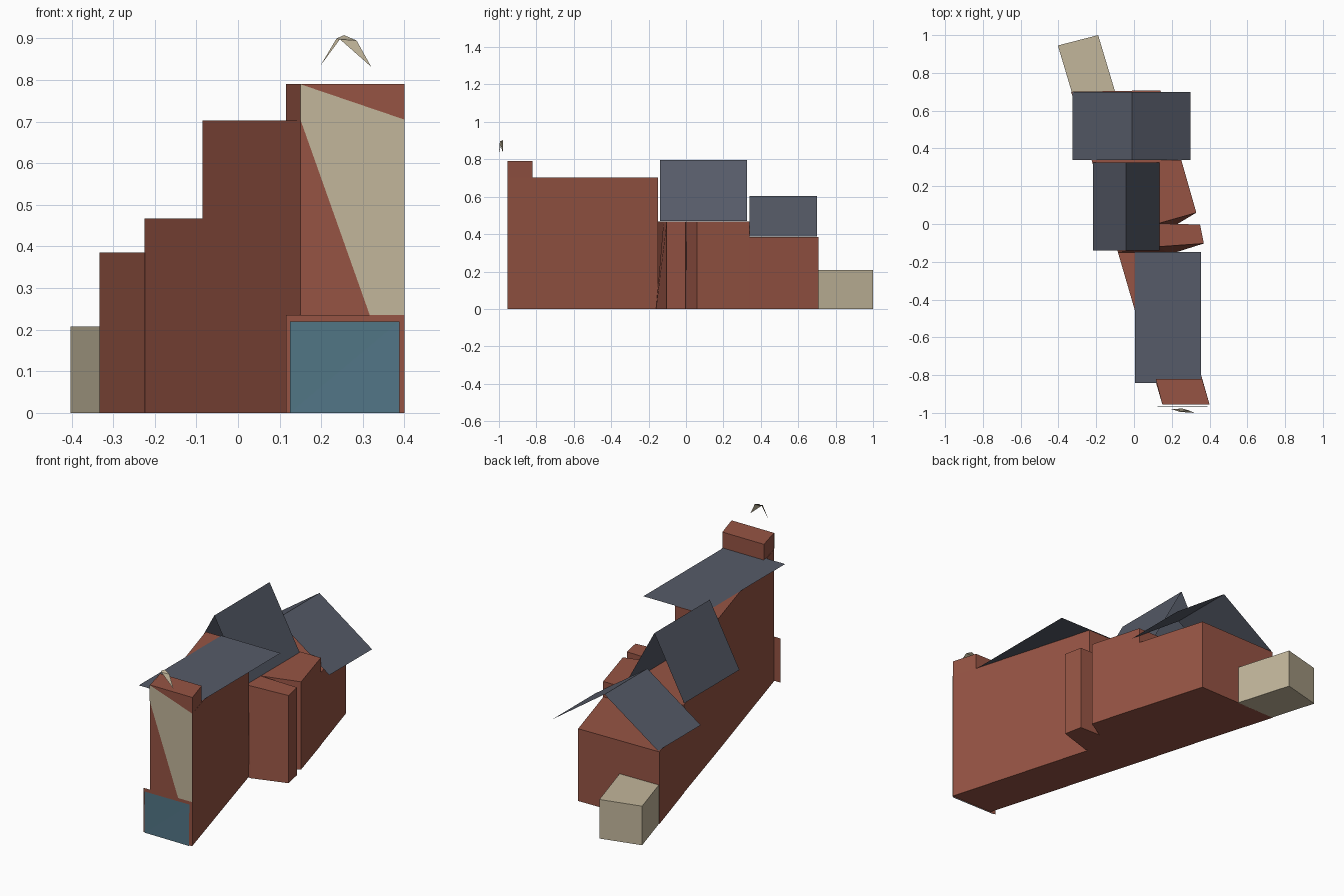
import bpy, bmesh

if "Cube" in bpy.data.objects:
    bpy.data.objects.remove(bpy.data.objects["Cube"])


def srgb(hexcode):
    vals = [int(hexcode[i:i + 2], 16) / 255 for i in (0, 2, 4)]
    return [v / 12.92 if v <= 0.04045 else ((v + 0.055) / 1.055) ** 2.4 for v in vals] + [1]


def material(name, hexcode):
    m = bpy.data.materials.new(name)
    m.diffuse_color = srgb(hexcode)
    m.use_nodes = True
    m.node_tree.nodes["Principled BSDF"].inputs["Base Color"].default_value = m.diffuse_color
    return m


BRICK = material("brick red", "965444")
STONE = material("pale stone", "C2B69B")
SLATE = material("slate grey", "565B68")
GLASS = material("window teal", "527686")


def make(name, verts, faces, mat, fix=False):
    me = bpy.data.meshes.new(name)
    me.from_pydata(verts, [], faces)
    if fix:
        bm = bmesh.new()
        bm.from_mesh(me)
        bmesh.ops.recalc_face_normals(bm, faces=bm.faces)
        bm.to_mesh(me)
        bm.free()
    me.materials.append(mat)
    ob = bpy.data.objects.new(name, me)
    bpy.context.collection.objects.link(ob)
    return ob


def block(name, foot, z0, z1, mat, top=None):
    """Closed block from a footprint and an optional different top outline."""
    n = len(foot)
    verts = [(x, y, z0) for x, y in foot] + [(x, y, z1) for x, y in (top or foot)]
    faces = [list(range(n))[::-1], list(range(n, 2 * n))]
    faces += [(i, (i + 1) % n, n + (i + 1) % n, n + i) for i in range(n)]
    return make(name, verts, faces, mat, True)


def pitched_roof(name, x0, xr, x1, y0, y1, eave, ridge):
    """Two thin slopes with open gable ends."""
    verts = [(x, y, z) for y in (y0, y1) for x, z in ((x0, eave), (xr, ridge), (x1, eave))]
    return make(name, verts, [(0, 1, 4, 3), (1, 2, 5, 4)], SLATE)


def front_plate(name, pts, y, mat):
    return make(name, [(x, y, z) for x, z in pts], [list(range(len(pts)))], mat)


# Tall front range and its chimney stack
block("front_range", [(0.15, -0.955), (0.4, -0.955), (0.17, -0.15), (-0.085, -0.15)],
      0, 0.703, BRICK)
block("chimney_stack", [(0.15, -0.955), (0.4, -0.955), (0.36, -0.82), (0.115, -0.82)],
      0.70, 0.79, BRICK)

# Middle range with the two projecting bays on its right side
shared = [(0.33, 0.06), (0.25, 0.34), (-0.225, 0.34), (-0.085, -0.15)]
block("middle_range",
      [(0.19, -0.16), (0.37, -0.103), (0.35, -0.003), (0.23, 0.0)] + shared, 0, 0.467, BRICK,
      [(0.13, -0.12), (0.37, -0.103), (0.35, -0.003), (0.13, 0.003)] + shared)

# Low rear range and stone outbuilding
block("rear_range", [(-0.225, 0.335), (0.25, 0.335), (0.14, 0.708), (-0.333, 0.70)],
      0, 0.385, BRICK)
block("outbuilding", [(-0.33, 0.70), (-0.10, 0.70), (-0.19, 1.0), (-0.403, 0.945)],
      0, 0.208, STONE)

# Roofs
make("flat_roof", [(0.005, -0.842, 0.706), (0.355, -0.842, 0.706),
                   (0.355, -0.148, 0.706), (0.005, -0.148, 0.706)], [(0, 1, 2, 3)], SLATE)
pitched_roof("middle_roof", -0.217, -0.042, 0.135, -0.14, 0.326, 0.47, 0.797)
pitched_roof("rear_roof", -0.325, -0.01, 0.30, 0.34, 0.70, 0.388, 0.605)

# Pale render on the street front
front_plate("front_render_lower", [(0.15, 0.705), (0.4, 0.0), (0.4, 0.705)], -0.957, STONE)
front_plate("front_render_upper", [(0.15, 0.705), (0.4, 0.705), (0.15, 0.79)], -0.957, STONE)

# Ground floor surround and window
front_plate("shopfront_surround", [(0.115, 0), (0.40, 0), (0.40, 0.235), (0.115, 0.235)],
            -0.960, BRICK)
make("shop_window", [(0.125, -0.964, 0), (0.388, -0.966, 0),
                     (0.388, -0.964, 0.22), (0.125, -0.966, 0.22)],
     [(0, 1, 2), (0, 2, 3)], GLASS)

# Small folded finial above the front
make("finial", [(0.197, -0.98, 0.833), (0.237, -0.978, 0.90), (0.255, -0.977, 0.908),
                (0.285, -0.985, 0.895), (0.32, -1.0, 0.832), (0.245, -0.995, 0.898)],
     [(0, 5, 1), (1, 5, 3, 2), (5, 4, 3)], STONE)
